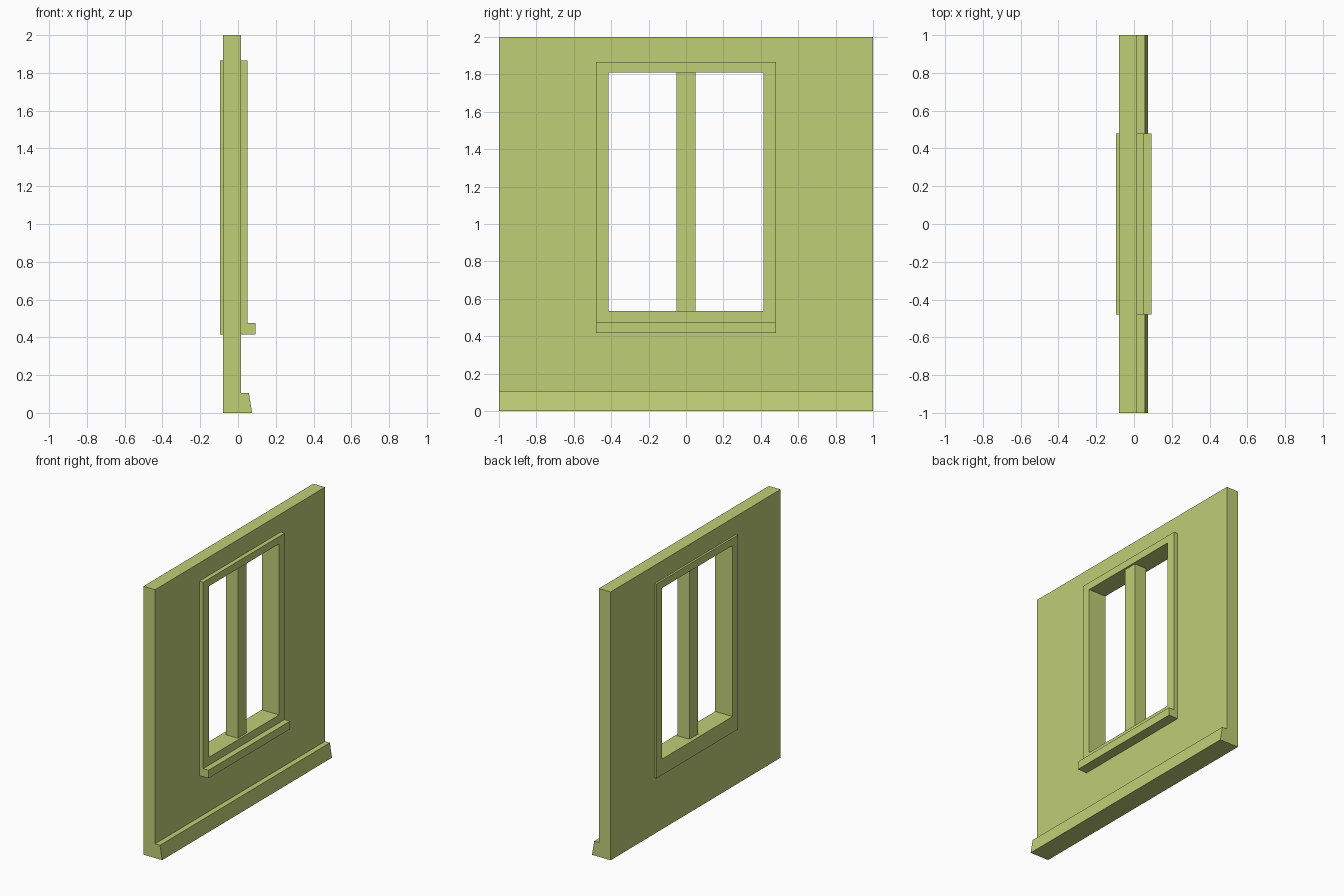
import bpy

if "Cube" in bpy.data.objects:
    bpy.data.objects.remove(bpy.data.objects["Cube"])

mat = bpy.data.materials.new("olive_paint")
mat.diffuse_color = (0.52, 0.62, 0.18, 1)
mat.use_nodes = True
mat.node_tree.nodes["Principled BSDF"].inputs["Base Color"].default_value = mat.diffuse_color


def make(name, verts, faces):
    mesh = bpy.data.meshes.new(name)
    mesh.from_pydata(verts, [], faces)
    mesh.materials.append(mat)
    obj = bpy.data.objects.new(name, mesh)
    bpy.context.collection.objects.link(obj)
    return obj


def rect(y, z0, z1):
    return [(-y, z0), (y, z0), (y, z1), (-y, z1)]


def ring(name, outer, inner, x0, x1):
    """Rectangular slab with a rectangular opening, thickness along x."""
    loops = [(x1, outer), (x1, inner), (x0, inner), (x0, outer)]
    verts = [(x, y, z) for x, loop in loops for y, z in loop]
    faces = []
    for a in range(4):
        b = (a + 1) % 4
        for i in range(4):
            j = (i + 1) % 4
            faces.append((a * 4 + i, a * 4 + j, b * 4 + j, b * 4 + i))
    return make(name, verts, faces)


def extrude(name, profile, y):
    """Counter-clockwise x/z profile extruded from -y to y."""
    n = len(profile)
    verts = [(x, s * y, z) for s in (-1, 1) for x, z in profile]
    faces = [tuple(range(n)), tuple(range(2 * n - 1, n - 1, -1))]
    for i in range(n):
        j = (i + 1) % n
        faces.append((i, i + n, j + n, j))
    return make(name, verts, faces)


def bar(name, x0, x1, y, z0, z1):
    return extrude(name, [(x0, z0), (x1, z0), (x1, z1), (x0, z1)], y)


# Wall and the window casing that fills its opening
casing = rect(0.48, 0.416, 1.865)
opening = rect(0.414, 0.535, 1.81)
ring("wall", rect(1, 0, 2), casing, -0.079, 0.017)
ring("window_casing", casing, opening, -0.094, 0.049)

# Central mullion, slightly recessed on both sides
bar("mullion", -0.064, 0.035, 0.051, 0.535, 1.81)

# Projecting sill on the outer side
bar("window_sill", 0.049, 0.093, 0.48, 0.416, 0.476)

# Sloped plinth along the foot of the wall
extrude("plinth", [(0.017, 0), (0.075, 0), (0.057, 0.106), (0.017, 0.106)], 1)
